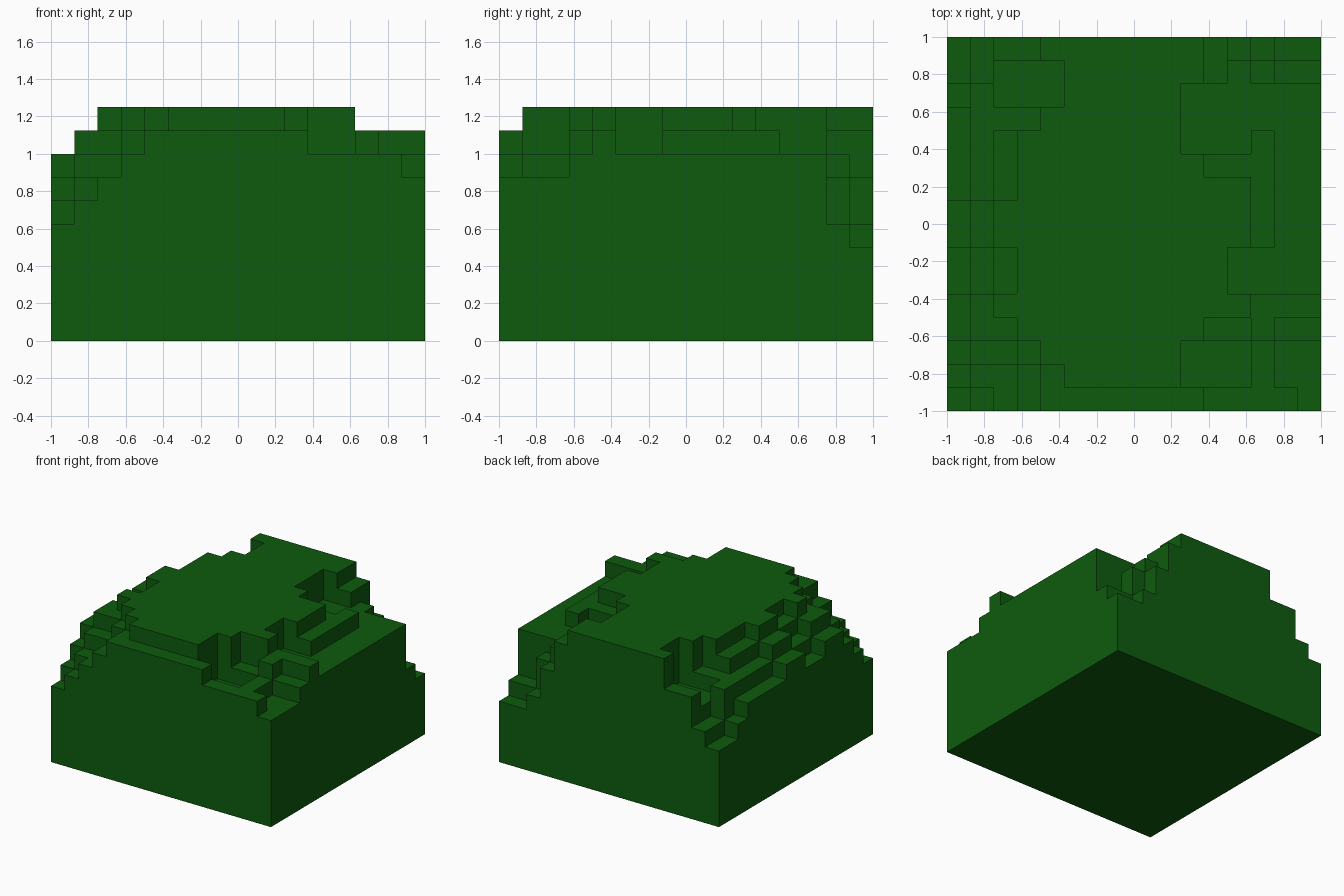
import bpy
import bmesh

cube = bpy.data.objects.get("Cube")
if cube:
    bpy.data.objects.remove(cube, do_unlink=True)

N, CELL = 16, 0.125
TOP = 10

# Height of every column of blocks, starting from a full slab
height = [[TOP] * N for _ in range(N)]


def terrace(x0, x1, y0, y1, h):
    """Set columns x0..x1-1, y0..y1-1 to h blocks high."""
    for x in range(x0, x1):
        for y in range(y0, y1):
            height[x][y] = h


def stairs(y0, y1, *steps):
    """Set columns inward from the -x edge to the given heights."""
    for x, h in enumerate(steps):
        terrace(x, x + 1, y0, y1, h)


# -x flank: shallow steps, with two bays set lower
stairs(3, 4, 8, 9, 9)
for y0, y1, h in ((4, 5, 10), (5, 7, 9), (7, 9, 10), (9, 12, 9)):
    stairs(y0, y1, h - 2, h - 1, h)

# Front edge and its -x corner
terrace(5, 11, 0, 1, 9)
stairs(0, 1, 5, 6, 7, 8, 9)
stairs(1, 2, 6, 7, 7, 8, 9)
stairs(2, 3, 7, 8, 8, 9)

# Back -x corner with a sunken pocket
stairs(12, 13, 7, 8, 8, 8)
stairs(13, 14, 6, 8, 7, 7, 7)
stairs(14, 15, 5, 6, 7, 7, 7)
stairs(15, 16, 5, 6, 8, 8)

# Front +x corner: rim, hollow and raised ledges
terrace(11, 15, 0, 1, 8)
terrace(10, 13, 1, 3, 7)
terrace(11, 16, 3, 4, 8)
terrace(14, 16, 1, 3, 7)
terrace(15, 16, 0, 1, 7)
terrace(13, 14, 1, 3, 8)
terrace(13, 14, 3, 4, 9)
terrace(13, 16, 4, 5, 9)

# +x flank: broad ledge with a raised strip
terrace(12, 16, 5, 7, 8)
terrace(13, 16, 7, 14, 8)
terrace(10, 13, 11, 14, 8)
terrace(11, 13, 10, 11, 9)
terrace(13, 14, 7, 12, 9)

# Back +x corner dropping away
for x, near, far in ((11, 9, 9), (12, 8, 7), (13, 7, 5), (14, 5, 4), (15, 5, 4)):
    terrace(x, x + 1, 14, 15, near)
    terrace(x, x + 1, 15, 16, far)


def solid(x, y, z):
    return 0 <= x < N and 0 <= y < N and 0 <= z < height[x][y]


# Exposed block faces, merged into flat panels
bm = bmesh.new()
for x in range(N):
    for y in range(N):
        for z in range(height[x][y]):
            for axis in range(3):
                for side in (0, 1):
                    near = [x, y, z]
                    near[axis] += 2 * side - 1
                    if solid(*near):
                        continue
                    u, v = (axis + 1) % 3, (axis + 2) % 3
                    corners = []
                    for a, b in ((0, 0), (1, 0), (1, 1), (0, 1)):
                        p = [x, y, z]
                        p[axis] += side
                        p[u] += a
                        p[v] += b
                        corners.append(bm.verts.new(
                            (p[0] * CELL - 1, p[1] * CELL - 1, p[2] * CELL)))
                    bm.faces.new(corners if side else corners[::-1])
bmesh.ops.remove_doubles(bm, verts=bm.verts[:], dist=0.001)
bmesh.ops.dissolve_limit(bm, angle_limit=0.01, verts=bm.verts[:], edges=bm.edges[:])

mesh = bpy.data.meshes.new("block_bush")
bm.to_mesh(mesh)
bm.free()

# Leaf colour
leaf = bpy.data.materials.new("leaf_green")
leaf.use_nodes = True
color = (0.0044, 0.105, 0.0044, 1.0)
leaf.diffuse_color = color
leaf.node_tree.nodes["Principled BSDF"].inputs["Base Color"].default_value = color
mesh.materials.append(leaf)

bush = bpy.data.objects.new("block_bush", mesh)
bpy.context.collection.objects.link(bush)
